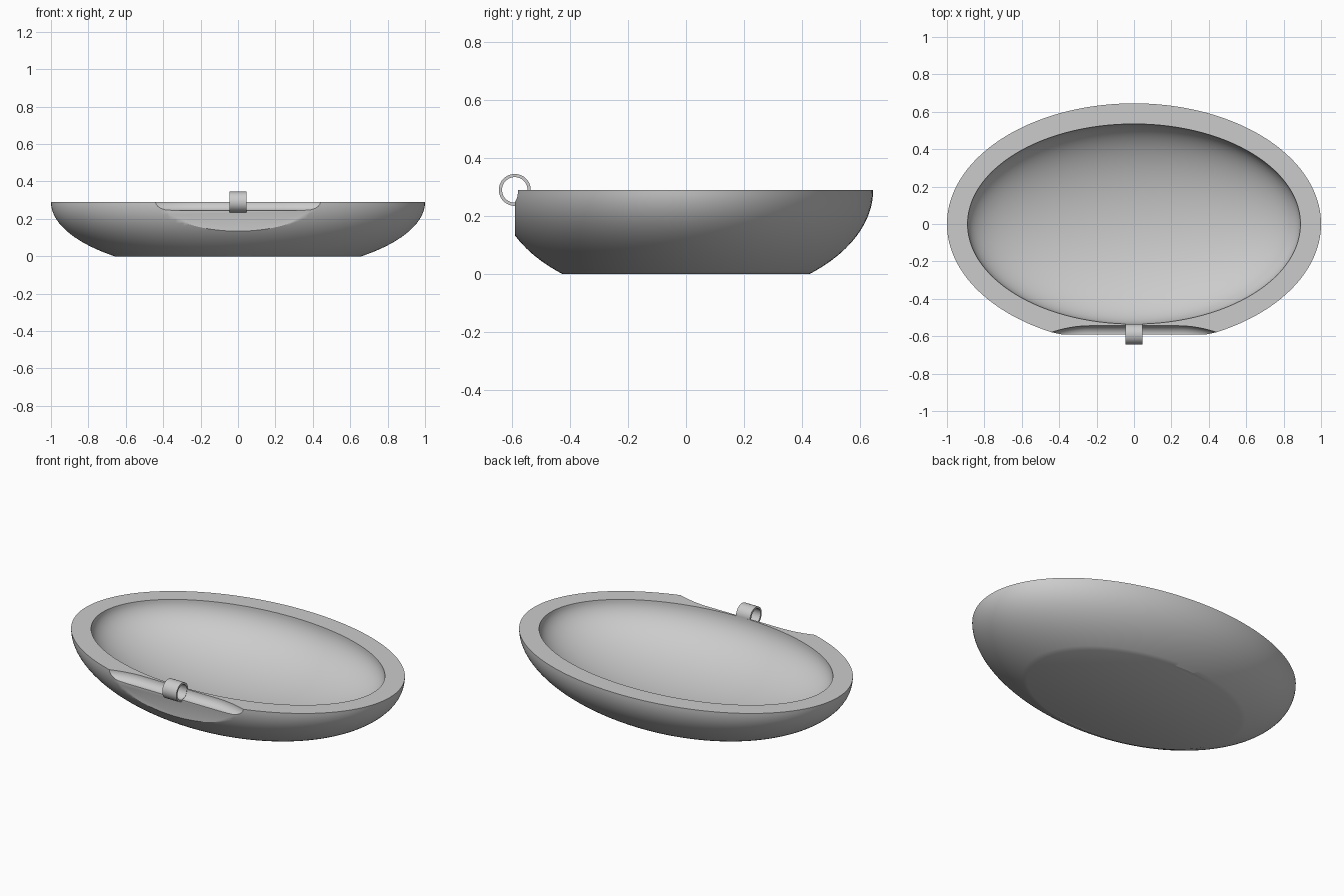
import bpy, bmesh
from math import sin, cos, pi, asin

if "Cube" in bpy.data.objects:
    bpy.data.objects.remove(bpy.data.objects["Cube"])

RIM = 0.29                                # height of the rim
HINGE_Y = -0.59                           # front flat and hinge axis
OUTER = (1.0, 0.645, 0.386)               # half sizes of outer shell
INNER = (0.89, 0.535, 0.276)              # half sizes of hollow
SIDES = 160

grey = bpy.data.materials.new("plain grey")
grey.use_nodes = True
colour = (0.6, 0.6, 0.6, 1)
grey.diffuse_color = colour
grey.node_tree.nodes["Principled BSDF"].inputs["Base Color"].default_value = colour


def make_object(name, bm):
    bmesh.ops.recalc_face_normals(bm, faces=bm.faces)
    mesh = bpy.data.meshes.new(name)
    bm.to_mesh(mesh)
    bm.free()
    mesh.materials.append(grey)
    obj = bpy.data.objects.new(name, mesh)
    bpy.context.collection.objects.link(obj)
    return obj


def bridge(bm, loops, closed=False):
    pairs = list(zip(loops, loops[1:]))
    if closed:
        pairs.append((loops[-1], loops[0]))
    for a, b in pairs:
        for i in range(len(a)):
            j = (i + 1) % len(a)
            bm.faces.new((a[i], a[j], b[j], b[i]))


def ellipse(bm, size, angle):
    # Horizontal slice of an ellipsoid, at an angle below the rim
    r = cos(angle)
    return [bm.verts.new((size[0] * r * cos(2 * pi * i / SIDES),
                          size[1] * r * sin(2 * pi * i / SIDES),
                          RIM - size[2] * sin(angle))) for i in range(SIDES)]


def circle_x(bm, x, y, radius, count=48):
    # Circle around the x direction
    return [bm.verts.new((x, y + radius * cos(2 * pi * i / count),
                          RIM + radius * sin(2 * pi * i / count)))
            for i in range(count)]


def smooth(obj):
    bpy.ops.object.select_all(action='DESELECT')
    obj.select_set(True)
    bpy.context.view_layer.objects.active = obj
    bpy.ops.object.shade_smooth_by_angle(angle=0.5)


# Dish: outer shell, flat rim and hollow in one closed skin
bm = bmesh.new()
base_angle = asin(RIM / OUTER[2])
STEPS = 20
loops = [ellipse(bm, OUTER, base_angle * (1 - k / STEPS)) for k in range(STEPS + 1)]
loops += [ellipse(bm, INNER, 0.49 * pi * k / 28) for k in range(29)]
bridge(bm, loops)
bm.faces.new(loops[0])
bm.faces.new(loops[-1])

# Flat on the front
cut = bmesh.ops.bisect_plane(bm, geom=bm.verts[:] + bm.edges[:] + bm.faces[:],
                             plane_co=(0, HINGE_Y, 0), plane_no=(0, -1, 0),
                             clear_outer=True)
bmesh.ops.holes_fill(bm, edges=[e for e in bm.edges if e.is_boundary], sides=0)
dish = make_object("dish", bm)

# Hinge groove: a round bar whose ends bend outwards
bm = bmesh.new()
bar = []
for k in range(-26, 27):
    x = k * 0.02
    bend = max(0, abs(x) - 0.25)
    bar.append(circle_x(bm, x, HINGE_Y - 0.8 * bend ** 2 - 0.03 * bend, 0.046))
bridge(bm, bar)
bm.faces.new(bar[0])
bm.faces.new(bar[-1])
cutter = make_object("groove_cutter", bm)
cutter.hide_render = True

groove = dish.modifiers.new("groove", 'BOOLEAN')
groove.operation = 'DIFFERENCE'
groove.solver = 'EXACT'
groove.object = cutter
bpy.context.view_layer.objects.active = dish
bpy.ops.object.modifier_apply(modifier=groove.name)
bpy.data.objects.remove(cutter)
smooth(dish)

# Hinge ring
bm = bmesh.new()
ring = [circle_x(bm, x, HINGE_Y, r)
        for x, r in ((-0.046, 0.055), (0.046, 0.055), (0.046, 0.044), (-0.046, 0.044))]
bridge(bm, ring, closed=True)
smooth(make_object("hinge_ring", bm))
